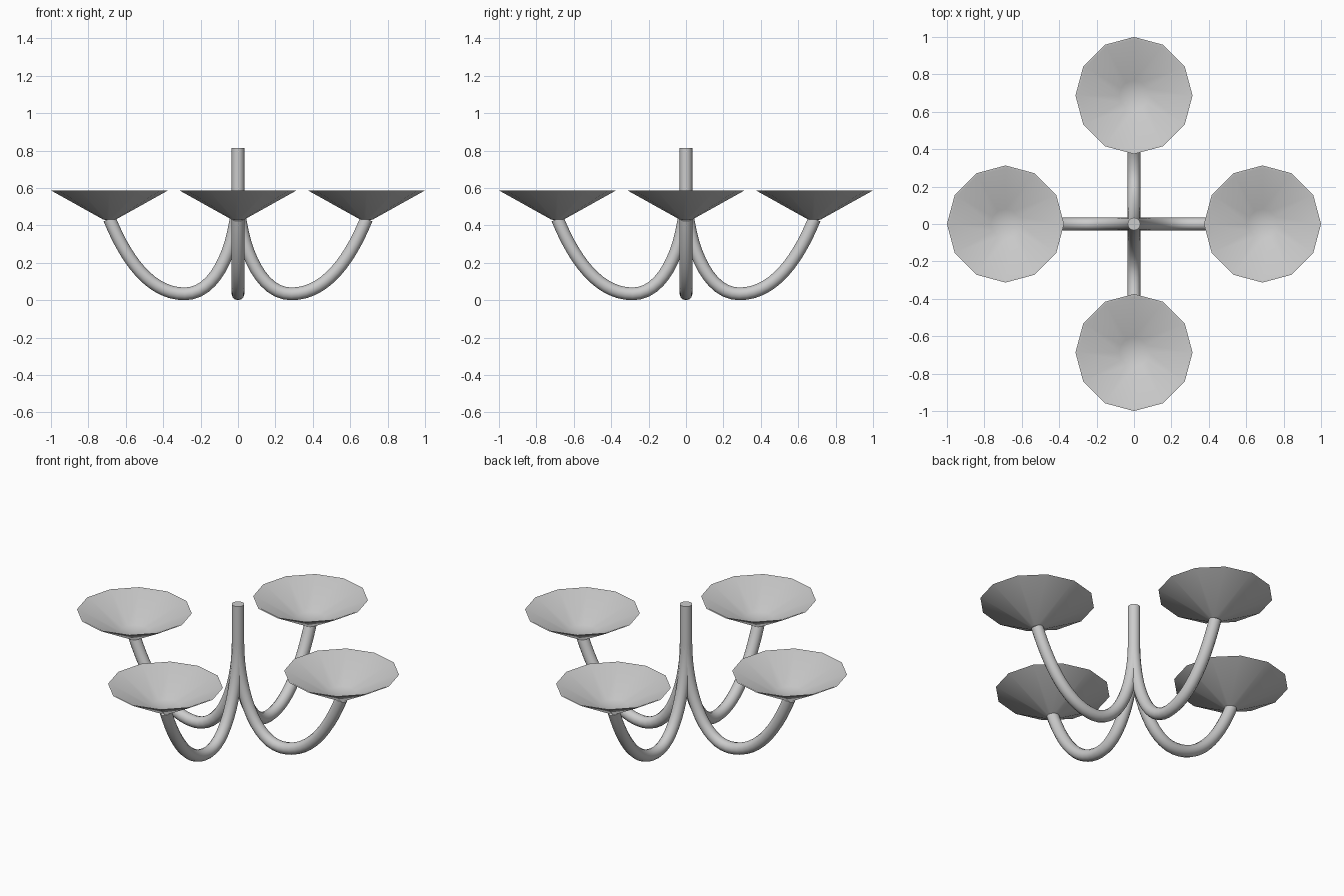
import bpy, bmesh, math
from mathutils import Matrix

if "Cube" in bpy.data.objects:
    bpy.data.objects.remove(bpy.data.objects["Cube"])

TUBE_R = 0.034
CUP_X = 0.687


def smooth(obj, angle):
    bpy.ops.object.select_all(action='DESELECT')
    obj.select_set(True)
    bpy.context.view_layer.objects.active = obj
    bpy.ops.object.shade_smooth_by_angle(angle=math.radians(angle))


def lathe(name, profile, sides):
    """Spin an (r, z) profile round z; both ends lie on the axis."""
    bm = bmesh.new()
    rings = []
    for r, z in profile:
        if r == 0:
            rings.append([bm.verts.new((0, 0, z))] * sides)
        else:
            rings.append([bm.verts.new((r * math.cos(2 * math.pi * i / sides),
                                        r * math.sin(2 * math.pi * i / sides), z))
                          for i in range(sides)])
    for a, b in zip(rings, rings[1:]):
        for i in range(sides):
            j = (i + 1) % sides
            bm.faces.new(list(dict.fromkeys((a[i], a[j], b[j], b[i]))))
    bmesh.ops.recalc_face_normals(bm, faces=bm.faces)
    mesh = bpy.data.meshes.new(name)
    bm.to_mesh(mesh)
    bm.free()
    obj = bpy.data.objects.new(name, mesh)
    bpy.context.collection.objects.link(obj)
    return obj


def curved_arm(name):
    """J-shaped tube from the stem, down and out to the cup."""
    cu = bpy.data.curves.new(name, 'CURVE')
    cu.dimensions = '3D'
    cu.bevel_depth = TUBE_R
    cu.bevel_resolution = 4
    cu.resolution_u = 14
    cu.use_fill_caps = True
    sp = cu.splines.new('BEZIER')
    # left handle, point, right handle as (x, z)
    pts = [((0, 0.70), (0, 0.58), (0, 0.33)),
           ((0.10, 0.034), (0.285, 0.034), (0.47, 0.034)),
           ((0.60, 0.22), (CUP_X, 0.435), (0.73, 0.54))]
    sp.bezier_points.add(len(pts) - 1)
    for bp, (l, c, r) in zip(sp.bezier_points, pts):
        bp.handle_left_type = bp.handle_right_type = 'FREE'
        bp.co = (c[0], 0, c[1])
        bp.handle_left = (l[0], 0, l[1])
        bp.handle_right = (r[0], 0, r[1])
    obj = bpy.data.objects.new(name, cu)
    bpy.context.collection.objects.link(obj)
    bpy.ops.object.select_all(action='DESELECT')
    obj.select_set(True)
    bpy.context.view_layer.objects.active = obj
    bpy.ops.object.convert(target='MESH')
    return bpy.context.view_layer.objects.active


# central stem
stem = lathe("stem", [(0, 0.40), (TUBE_R, 0.40), (TUBE_R, 0.815), (0, 0.815)], 16)
smooth(stem, 40)

# four arms, each carrying a shallow twelve-sided dish
dish_profile = [(0, 0.425), (0.035, 0.432), (0.313, 0.587),
                (0.30, 0.586), (0.08, 0.468), (0, 0.458)]
for k, side in enumerate(("right", "back", "left", "front")):
    turn = Matrix.Rotation(k * math.pi / 2, 4, 'Z')
    arm = curved_arm(side + "_arm")
    arm.data.transform(turn)
    smooth(arm, 40)
    dish = lathe(side + "_dish", dish_profile, 12)
    dish.data.transform(turn @ Matrix.Translation((CUP_X, 0, 0)))
    smooth(dish, 40)
